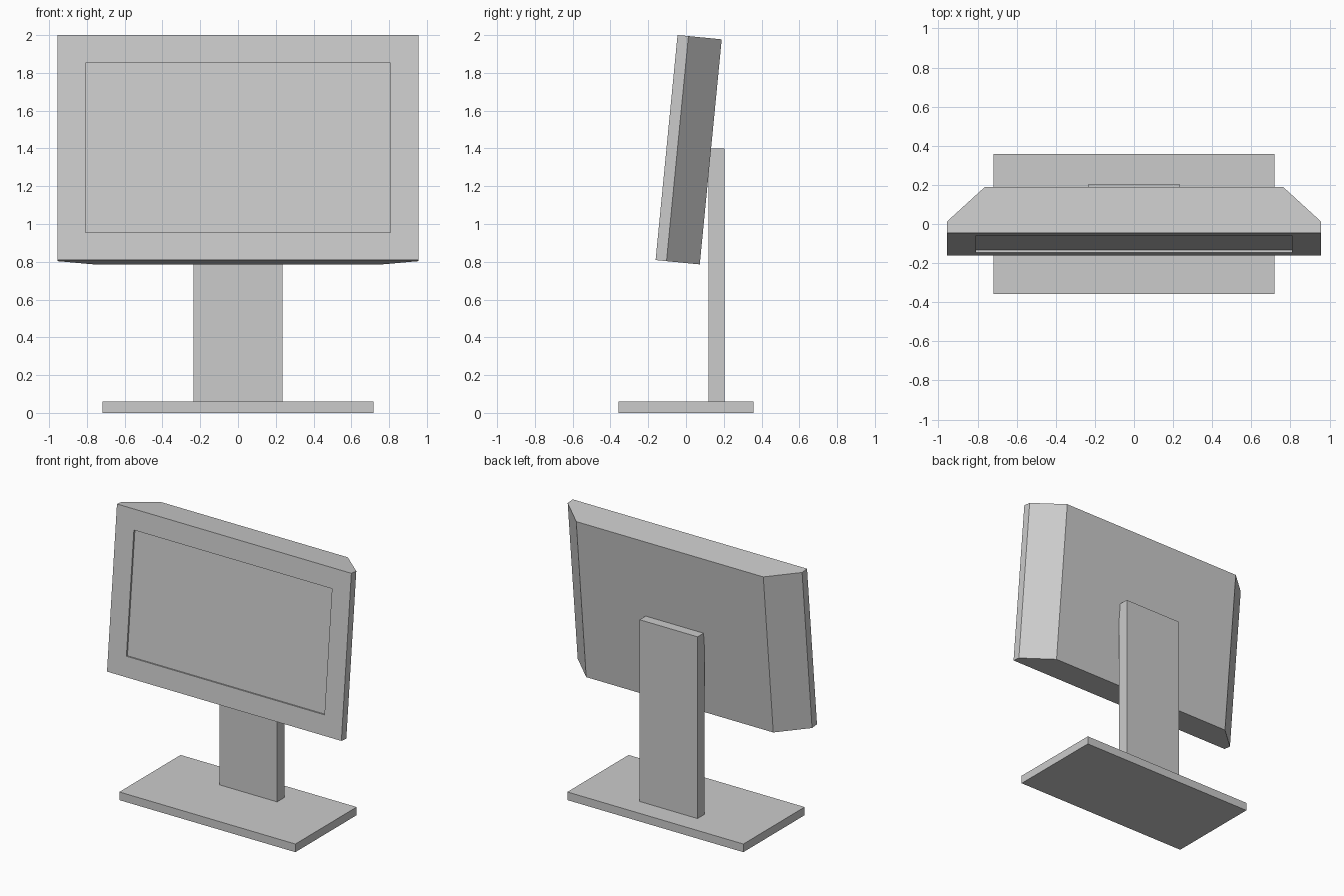
import bpy, bmesh, math

if "Cube" in bpy.data.objects:
    bpy.data.objects.remove(bpy.data.objects["Cube"])


def finish(bm, name):
    bmesh.ops.recalc_face_normals(bm, faces=bm.faces)
    mesh = bpy.data.meshes.new(name)
    bm.to_mesh(mesh)
    bm.free()
    obj = bpy.data.objects.new(name, mesh)
    bpy.context.collection.objects.link(obj)
    return obj


def prism(profile, z0, z1):
    """Extrude an xy outline from z0 to z1."""
    bm = bmesh.new()
    face = bm.faces.new([bm.verts.new((x, y, z0)) for x, y in profile])
    ext = bmesh.ops.extrude_face_region(bm, geom=[face], use_keep_orig=True)
    top = [v for v in ext["geom"] if isinstance(v, bmesh.types.BMVert)]
    bmesh.ops.translate(bm, verts=top, vec=(0, 0, z1 - z0))
    bmesh.ops.recalc_face_normals(bm, faces=bm.faces)
    return bm


def slab(hx, y0, y1):
    return [(-hx, y0), (hx, y0), (hx, y1), (-hx, y1)]


# Foot plate and upright
finish(prism(slab(0.718, -0.357, 0.357), 0, 0.06), "base")
finish(prism(slab(0.236, 0.119, 0.203), 0.06, 1.40), "stand")

# Monitor housing: thin front lip, tapered sides towards the back
right = [(0.956, 0), (0.956, 0.058), (0.763, 0.235)]
bm = prism(right + [(-x, y) for x, y in reversed(right)], 0, 1.197)

# Sunken display panel inside an even bezel
bm.normal_update()
front = min(bm.faces, key=lambda f: f.normal.y)
bmesh.ops.inset_region(bm, faces=[front], thickness=0.148, use_even_offset=True)
panel = bmesh.ops.extrude_discrete_faces(bm, faces=[front])["faces"][0]
bmesh.ops.translate(bm, verts=panel.verts, vec=(0, 0.0125, 0))
monitor = finish(bm, "monitor_housing")

# Lean the monitor back
monitor.location = (0, -0.161, 0.809)
monitor.rotation_euler.x = -math.radians(5.57)
